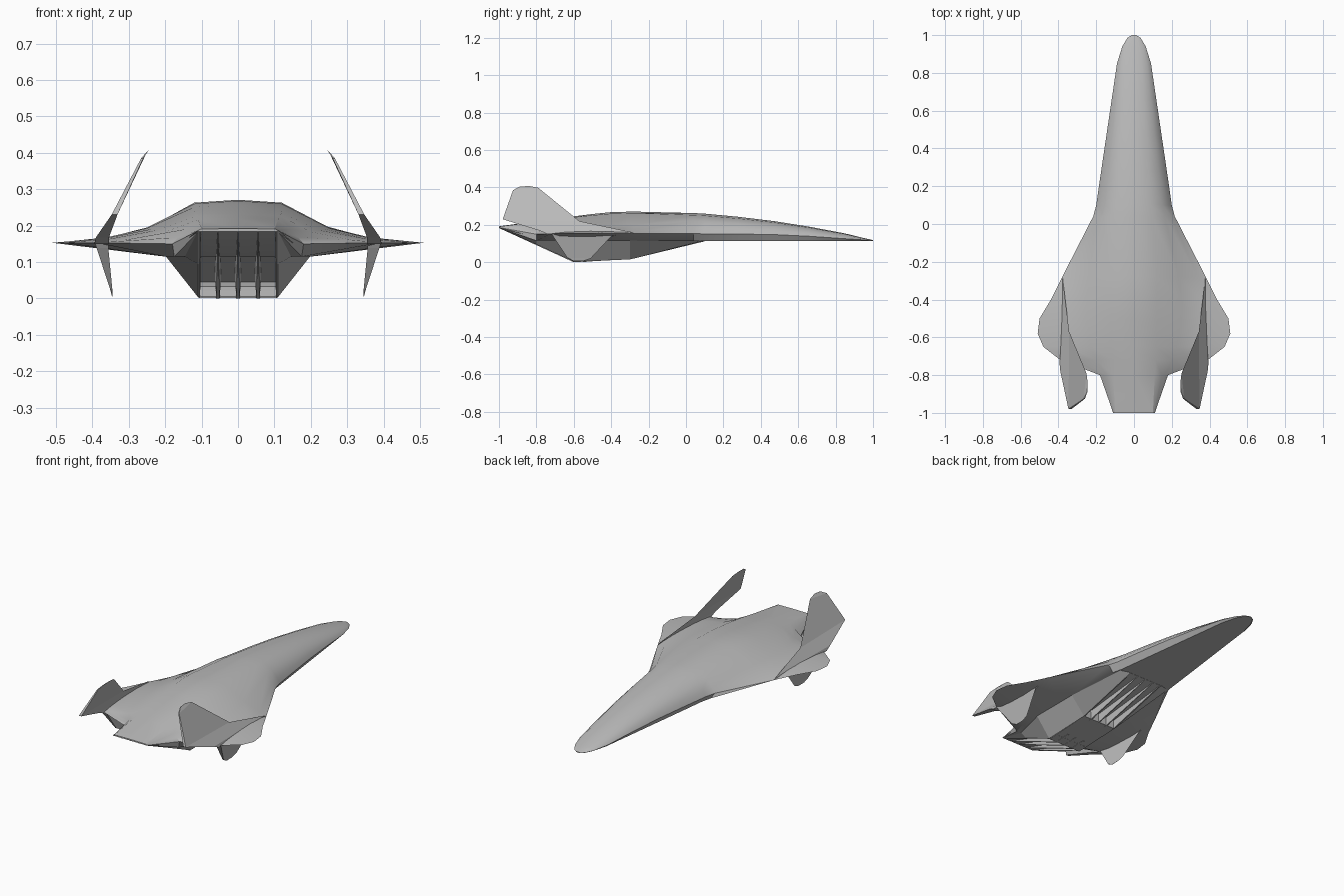
import bpy, bmesh, math

cube = bpy.data.objects.get("Cube")
if cube:
    bpy.data.objects.remove(cube, do_unlink=True)

grey = bpy.data.materials.new("hull grey")
GREY = (0.5, 0.5, 0.5, 1.0)
grey.diffuse_color = GREY
grey.use_nodes = True
bsdf = next(n for n in grey.node_tree.nodes if n.type == 'BSDF_PRINCIPLED')
bsdf.inputs["Base Color"].default_value = GREY


def loft(name, rings, mirror=False, smooth=None):
    """Skin a list of equal-length closed rings and cap both ends."""
    bm = bmesh.new()
    rows = [[bm.verts.new(p) for p in ring] for ring in rings]
    n = len(rows[0])
    for a, b in zip(rows, rows[1:]):
        for i in range(n):
            j = (i + 1) % n
            bm.faces.new((a[i], a[j], b[j], b[i]))
    bm.faces.new(rows[0])
    bm.faces.new(rows[-1][::-1])
    bmesh.ops.remove_doubles(bm, verts=bm.verts, dist=1e-5)
    bmesh.ops.recalc_face_normals(bm, faces=bm.faces)
    mesh = bpy.data.meshes.new(name)
    bm.to_mesh(mesh)
    bm.free()
    mesh.materials.append(grey)
    obj = bpy.data.objects.new(name, mesh)
    bpy.context.collection.objects.link(obj)
    if mirror:
        obj.modifiers.new("mirror", 'MIRROR').use_axis = (True, False, False)
    if smooth:
        bpy.ops.object.select_all(action='DESELECT')
        obj.select_set(True)
        bpy.context.view_layer.objects.active = obj
        bpy.ops.object.shade_smooth_by_angle(angle=math.radians(smooth))
    return obj


def hull_ring(y, top, half, bottom):
    """Symmetric section: crown, right half points, keel, left half points."""
    right = [(x, y, z) for x, z in half]
    left = [(-x, y, z) for x, z in reversed(half)]
    return [(0, y, top)] + right + [(0, y, bottom)] + left


# Fuselage and wing: rounded forebody, then a broad trapezoid blending into wings
rings = []
FORE = [  # y, half width, edge height, crown height
    (1.0, .012, .115, .118), (.985, .035, .117, .122), (.94, .062, .120, .132),
    (.85, .09, .126, .154), (.66, .118, .139, .190), (.47, .146, .148, .220),
    (.28, .174, .151, .243), (.1, .2, .152, .260), (.04, .216, .153, .263)]
for y, w, ze, zt in FORE:
    h = zt - ze
    half = [(w * fx, ze + h * fz) for fx, fz in ((.45, .9), (.75, .62), (.92, .28))]
    half += [(w, ze), (w * .86, .114)]
    rings.append(hull_ring(y, zt, half, .114))
AFT = [  # y, edge (x, z), crown, shoulder, flank, wing root, keel corner
    (-.28, .38, .153, .271, .12, .263, .235, .200, .335, .166, .20, .115),
    (-.40, .44, .153, .268, .12, .260, .25, .195, .355, .168, .20, .115),
    (-.50, .50, .153, .258, .12, .251, .25, .193, .36, .168, .20, .115),
    (-.58, .51, .153, .248, .12, .243, .24, .190, .36, .166, .20, .115),
    (-.65, .48, .153, .240, .118, .235, .225, .187, .35, .164, .20, .115),
    (-.72, .39, .153, .231, .115, .227, .20, .183, .31, .161, .20, .115),
    (-.80, .18, .150, .220, .11, .216, .145, .190, .165, .168, .175, .115),
    (-1.0, .11, .186, .192, .10, .191, .104, .190, .107, .188, .108, .184)]
for y, w, ze, zt, s, zs, m, zm, n, zn, b, zb in AFT:
    rings.append(hull_ring(y, zt, [(s, zs), (m, zm), (n, zn), (w, ze), (b, zb)], zb))
loft("fuselage_and_wing", rings, smooth=30)

# Engine core: inlet ramp, throat wall, flat belly and expansion ramp
CORE = [(.1, .113), (-.3, .065), (-.301, .016), (-.55, .003), (-.56, .045),
        (-.70, .098), (-.85, .148), (-1.0, .184)]


def roof(y):
    return .118 if y > -.75 else .118 + (-.75 - y) / .25 * .069


loft("engine_core", [[(-.108, y, roof(y)), (.108, y, roof(y)), (.108, y, z), (-.108, y, z)]
                     for y, z in CORE])

# Sloping cheeks on both sides of the engine
CHEEK = [(.1, .172, .113), (-.3, .2, .015), (-.6, .2, .004), (-.8, .176, .095), (-1.0, .111, .184)]
loft("engine_cheek", [[(.102, y, roof(y)), (tx, y, roof(y)), (.11, y, z), (.104, y, z)]
                      for y, tx, z in CHEEK], mirror=True)

# Wedge dividers between the four inlet and exhaust channels
for k in (-1, 0, 1):
    x = k * .055
    for end, stations in (("inlet", [(.1, .002, .112), (-.3, .009, .015), (-.35, .009, .014)]),
                          ("exhaust", [(-.5, .012, .004), (-.6, .012, 0.0), (-1.0, .001, .183)])):
        loft(f"{end}_divider_{k + 2}",
             [[(x - t, y, roof(y) - .002), (x + t, y, roof(y) - .002),
               (x + t * .4, y, z), (x - t * .4, y, z)] for y, t, z in stations])

# Exhaust lip: a sloping floor that closes the bottom of the four nozzles
loft("exhaust_lip", [[(-w, y, z), (w, y, z), (w, y, b), (-w, y, b)]
                     for y, w, z, b in ((-.54, .108, .042, .003), (-.575, .108, .022, .002),
                                        (-.60, .106, .006, .001))])


def fin(name, sections):
    """Wedge sections: sharp leading point, blunt trailing edge of half width t."""
    loft(name, [[lead, (trail[0] + t, trail[1], trail[2]), (trail[0] - t, trail[1], trail[2])]
                for lead, trail, t in sections], mirror=True)


# Upper fins lean inward, lower fins are short and swept
fin("upper_fin", [((.378, -.28, .155), (.374, -.74, .150), .020),
                  ((.376, -.30, .163), (.372, -.78, .168), .018),
                  ((.343, -.57, .220), (.339, -.98, .230), .008),
                  ((.252, -.79, .398), (.263, -.925, .385), .003),
                  ((.245, -.84, .408), (.248, -.89, .404), .001)])
fin("lower_fin", [((.376, -.34, .155), (.374, -.72, .155), .020),
                  ((.374, -.40, .138), (.372, -.71, .138), .016),
                  ((.348, -.51, .020), (.348, -.635, .025), .003),
                  ((.345, -.55, .006), (.345, -.60, .006), .001)])
